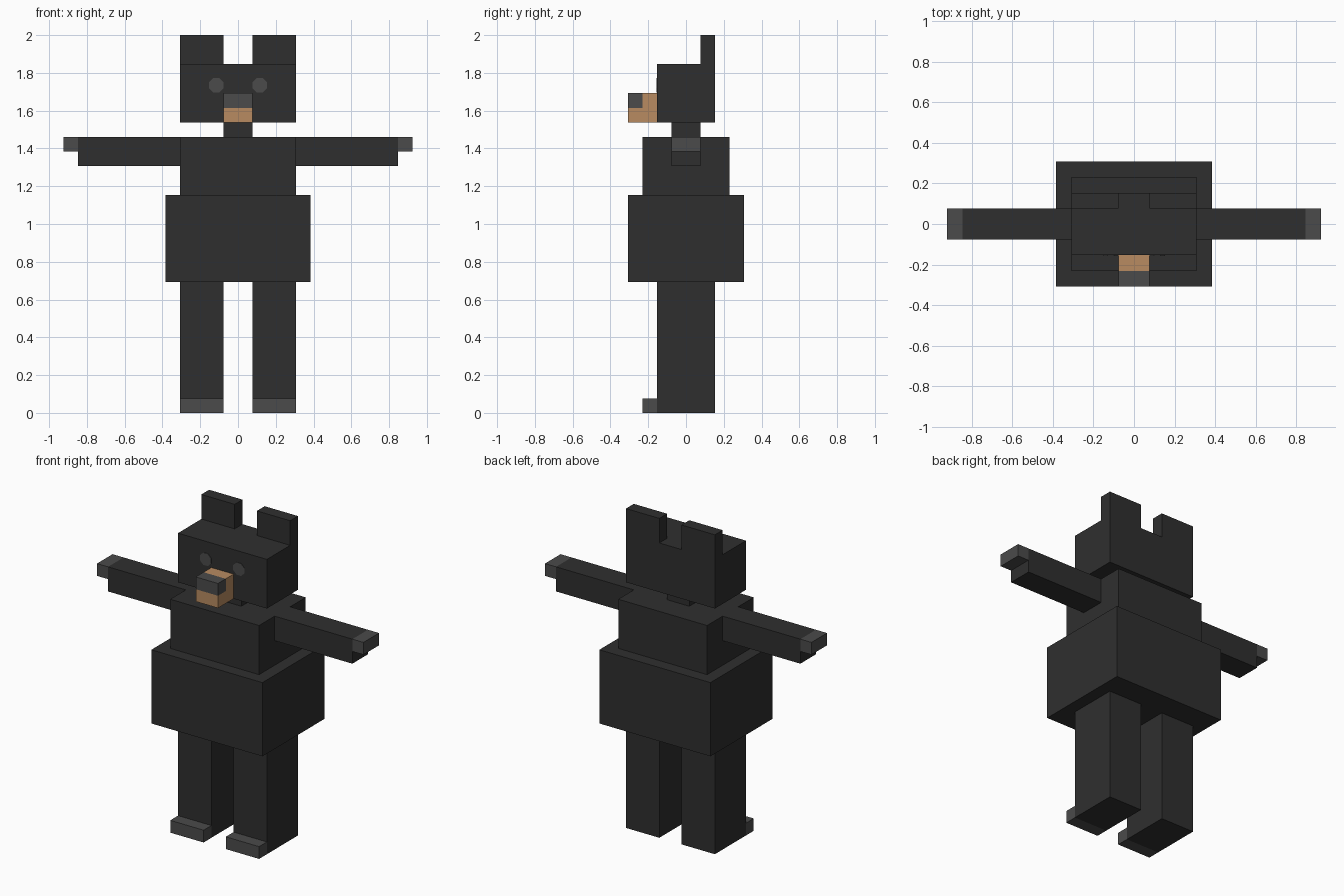
import bpy, bmesh, math

if "Cube" in bpy.data.objects:
    bpy.data.objects.remove(bpy.data.objects["Cube"])

U = 1 / 13  # block unit: the figure is 26 blocks tall


def material(name, rgb):
    m = bpy.data.materials.new(name)
    m.diffuse_color = (*rgb, 1)
    m.use_nodes = True
    m.node_tree.nodes["Principled BSDF"].inputs["Base Color"].default_value = m.diffuse_color
    return m


FUR = material("black_fur", (0.028, 0.028, 0.028))
GREY = material("dark_grey", (0.07, 0.07, 0.07))
TAN = material("tan_muzzle", (0.48, 0.26, 0.12))


def prism(name, outline, axis, lo, hi, mat):
    """Extrude a 2D outline (in blocks) along axis 'x' or 'y' from lo to hi."""
    bm = bmesh.new()

    def ring(d):
        return [bm.verts.new([c * U for c in ((d, a, b) if axis == "x" else (a, d, b))])
                for a, b in outline]

    r0, r1 = ring(lo), ring(hi)
    bm.faces.new(r0)
    bm.faces.new(r1)
    n = len(outline)
    for i in range(n):
        j = (i + 1) % n
        bm.faces.new((r0[i], r0[j], r1[j], r1[i]))
    bmesh.ops.recalc_face_normals(bm, faces=bm.faces)
    me = bpy.data.meshes.new(name)
    bm.to_mesh(me)
    bm.free()
    me.materials.append(mat)
    ob = bpy.data.objects.new(name, me)
    bpy.context.collection.objects.link(ob)
    return ob


def box(name, x, y, z, mat):
    return prism(name, [(x[0], z[0]), (x[1], z[0]), (x[1], z[1]), (x[0], z[1])],
                 "y", y[0], y[1], mat)


# Body column
box("belly", (-5, 5), (-4, 4), (9, 15), FUR)
box("chest", (-4, 4), (-3, 3), (15, 19), FUR)
box("neck", (-1, 1), (-1, 1), (19, 20), FUR)
box("head", (-4, 4), (-2, 2), (20, 24), FUR)

# Muzzle with a notch at its upper front, filled by the nose
prism("muzzle", [(-4, 20), (-2, 20), (-2, 22), (-3, 22), (-3, 21), (-4, 21)],
      "x", -1, 1, TAN)
box("nose", (-1, 1), (-4, -3), (21, 22), GREY)

# Paired parts
for side, s in (("right", -1), ("left", 1)):
    def span(a, b):
        return sorted((s * a, s * b))

    box(side + "_leg", span(1, 4), (-2, 2), (0, 9), FUR)
    box(side + "_toes", span(1, 4), (-3, -2), (0, 1), GREY)
    box(side + "_arm", span(4, 11), (-1, 1), (17, 19), FUR)
    box(side + "_hand", span(11, 12), (-1, 1), (18, 19), GREY)
    box(side + "_ear", span(1, 4), (1, 2), (24, 26), FUR)
    # Eye: thin octagonal plate on the face
    r = 0.5 / math.cos(math.pi / 8)
    eye = [(s * 1.5 + r * math.cos(math.pi * (k + 0.5) / 4),
            22.55 + r * math.sin(math.pi * (k + 0.5) / 4)) for k in range(8)]
    prism(side + "_eye", eye, "y", -2.04, -1.98, GREY)
